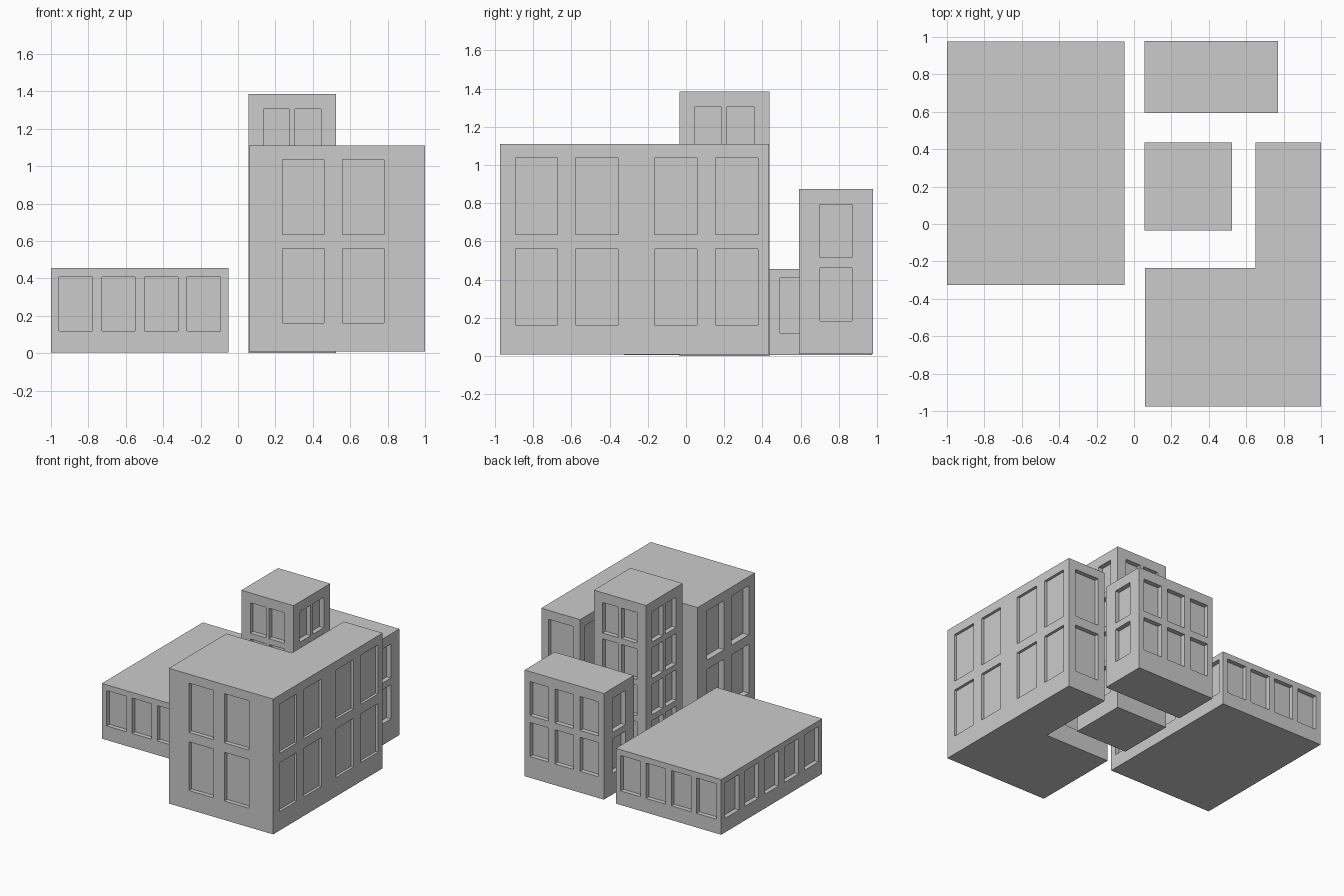
import bpy, bmesh
from mathutils import Vector

if "Cube" in bpy.data.objects:
    bpy.data.objects.remove(bpy.data.objects["Cube"])


def link_mesh(name, bm):
    bmesh.ops.recalc_face_normals(bm, faces=bm.faces[:])
    me = bpy.data.meshes.new(name)
    bm.to_mesh(me)
    bm.free()
    ob = bpy.data.objects.new(name, me)
    bpy.context.collection.objects.link(ob)
    return ob


def prism(bm, pts, z0, z1):
    """Extrude a flat outline from z0 up to z1."""
    face = bm.faces.new([bm.verts.new((p[0], p[1], z0)) for p in pts])
    res = bmesh.ops.extrude_face_region(bm, geom=[face])
    top = [v for v in res["geom"] if isinstance(v, bmesh.types.BMVert)]
    bmesh.ops.translate(bm, verts=top, vec=(0, 0, z1 - z0))


def row(n, length, pitch):
    """Window centres along a wall, centred on it."""
    return [length / 2 + (i - (n - 1) / 2) * pitch for i in range(n)]


def building(name, outline, z0, z1, walls, width, rows, depth):
    """Block with recessed windows; walls lists window centres per edge,
    counter-clockwise from the front-left corner."""
    bm = bmesh.new()
    prism(bm, outline, z0, z1)
    body = link_mesh(name, bm)
    cut = bmesh.new()
    for i, centres in enumerate(walls):
        a = Vector(outline[i])
        b = Vector(outline[(i + 1) % len(outline)])
        along = (b - a).normalized()
        inward = Vector((-along.y, along.x))
        d = depth[i] if isinstance(depth, list) else depth
        for s in centres:
            l = a + along * (s - width / 2)
            r = a + along * (s + width / 2)
            quad = [l - inward * 0.02, r - inward * 0.02, r + inward * d, l + inward * d]
            for lo, hi in rows:
                prism(cut, quad, lo, hi)
    cutter = link_mesh(name + "_window_cutter", cut)
    mod = body.modifiers.new("windows", 'BOOLEAN')
    mod.operation = 'DIFFERENCE'
    mod.solver = 'EXACT'
    mod.object = cutter
    # bake the recesses and drop the cutter
    deps = bpy.context.evaluated_depsgraph_get()
    baked = bpy.data.meshes.new_from_object(body.evaluated_get(deps))
    body.modifiers.clear()
    body.data = baked
    bpy.data.objects.remove(cutter)


def rect(x0, x1, y0, y1):
    return [(x0, y0), (x1, y0), (x1, y1), (x0, y1)]


# Low hall
front, side = row(4, 0.95, 0.228), row(5, 1.30, 0.256)
building("low_hall", rect(-1.0, -0.05, -0.325, 0.975), 0.005, 0.455,
         [front, side, front, side], 0.178, [(0.12, 0.408)], 0.036)

# L-shaped main block
building("main_block",
         [(0.06, -0.975), (1.0, -0.975), (1.0, 0.435), (0.65, 0.435),
          (0.65, -0.235), (0.06, -0.235)], 0.008, 1.11,
         [[0.29, 0.61], [0.192, 0.508, 0.922, 1.24], [0.175],
          [0.17, 0.488], [0.295], [0.232, 0.548]],
         0.222, [(0.162, 0.559), (0.636, 1.037)],
         [0.035, 0.022, 0.035, 0.04, 0.04, 0.05])

# Small rear block
long_side = row(3, 0.715, 0.226)
building("rear_block", rect(0.055, 0.77, 0.593, 0.978), 0.01, 0.875,
         [long_side, [0.192], long_side, [0.192]],
         0.168, [(0.183, 0.461), (0.516, 0.793)], 0.038)

# Tower
pair = row(2, 0.47, 0.17)
building("tower", rect(0.055, 0.525, -0.035, 0.437), 0.0, 1.385,
         [pair] * 4, 0.14,
         [(1.057 - i * 0.296, 1.305 - i * 0.296) for i in range(4)], 0.038)
